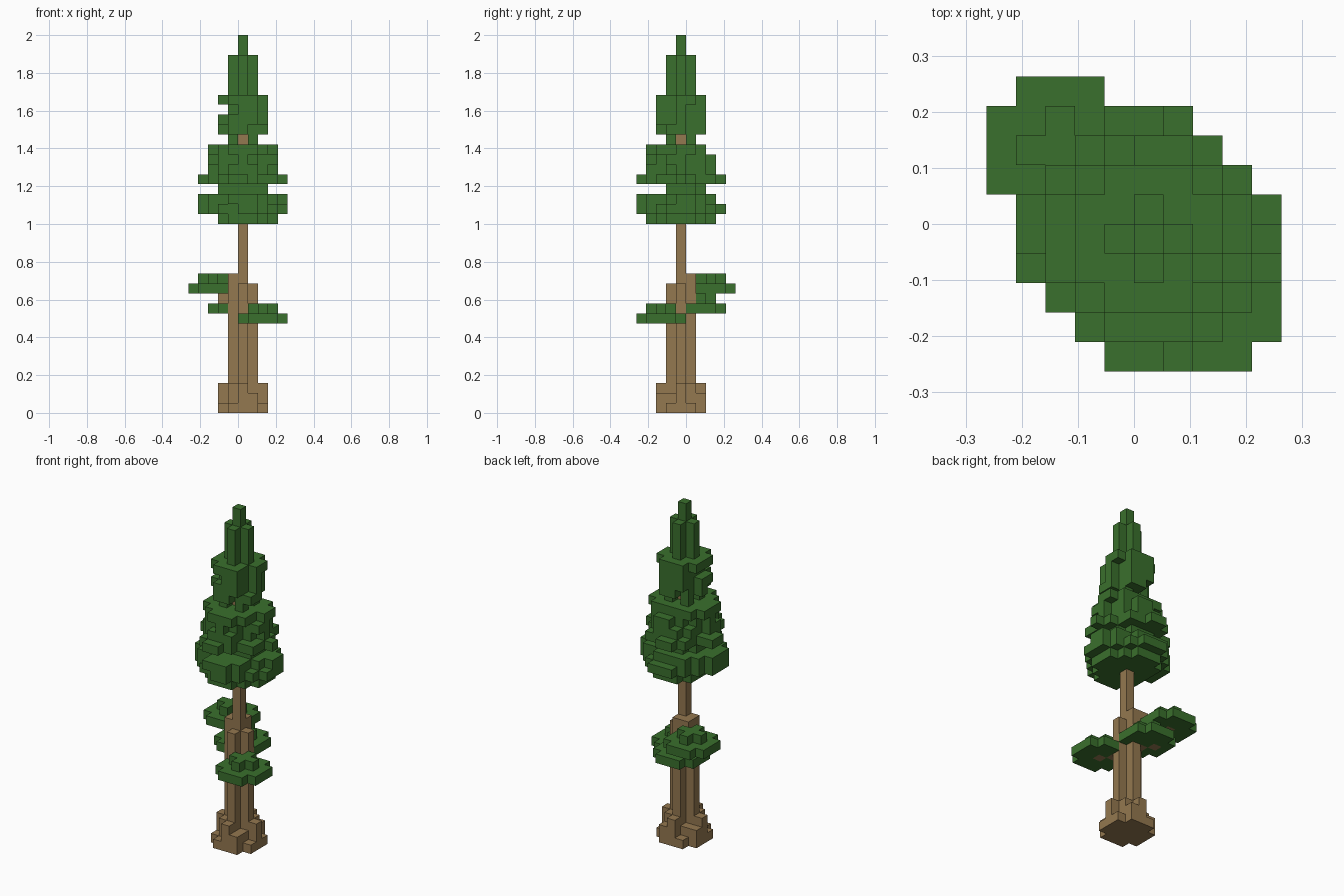
import bpy, bmesh, random
from mathutils import Vector

old = bpy.data.objects.get("Cube")
if old:
    bpy.data.objects.remove(old)

random.seed(7)
S = 2 / 38          # block size
CX, CY = 0, -1      # trunk column


def material(name, rgb):
    m = bpy.data.materials.new(name)
    m.use_nodes = True
    m.diffuse_color = (*rgb, 1)
    m.node_tree.nodes["Principled BSDF"].inputs["Base Color"].default_value = (*rgb, 1)
    return m


bark = material("bark brown", (0.296, 0.188, 0.08))
leaf = material("leaf green", (0.042, 0.162, 0.026))


def disc(x, y, z, r, drop=0.0, low=(-9, -9), high=(9, 9)):
    """Round layer of blocks; the rim loses some blocks at random."""
    cells = set()
    for a in range(-r, r + 1):
        for b in range(-r, r + 1):
            inside = abs(a) + abs(b) <= (r + 1 if r > 1 else r)
            if not inside or a < low[0] or b < low[1] or a > high[0] or b > high[1]:
                continue
            rim = max(abs(a), abs(b)) == r or abs(a) + abs(b) == r + 1
            if rim and a and b and random.random() < drop:
                continue
            cells.add((x + a, y + b, z))
    return cells


def column(x, y, top, bottom=0):
    return {(x, y, z) for z in range(bottom, top)}


# Trunk: centre pole, four buttress columns, flared root
trunk = column(CX, CY, 36)
for dx, dy, top in ((-1, 0, 14), (1, 0, 13), (0, 1, 14), (0, -1, 13)):
    trunk |= column(CX + dx, CY + dy, top)
    trunk |= column(CX + 2 * dx, CY + 2 * dy, 3)
trunk |= disc(CX, CY, 0, 2) | disc(CX, CY, 1, 2, 0.3)
trunk |= {(-1, -2, 2), (1, 0, 2)}

# Branches reaching to the leaf pads
branches = column(-1, 0, 14, 10) | column(-2, 1, 12, 10) | {(-3, 2, 12)}
branches |= {(1, -2, 9), (2, -3, 9)}

# Leaf pads: round plate with a small cross on top
pads = {}
for name, x, y, z in (("front_leaf_pad", 2, -3, 9), ("back_leaf_pad", -1, 1, 10),
                      ("upper_leaf_pad", -3, 2, 12)):
    pads[name] = disc(x, y, z, 2) | disc(x, y, z + 1, 1)

# Lower crown
lower = disc(CX, CY, 19, 3, low=(-2, -9))
lower |= disc(CX, CY, 20, 4, 0.1)
lower |= disc(CX, CY, 21, 4, 0.4, high=(9, 3))
lower |= disc(CX, CY, 22, 2, low=(-9, -1))
lower |= disc(CX, CY, 23, 4, 0.45) | disc(CX, CY, 23, 3, 0.1)
lower |= disc(CX, CY, 24, 3, 0.25) | disc(CX, CY, 25, 3, 0.25)
lower |= disc(CX, CY, 26, 3, 0.1, high=(9, 2))

# Upper crown and tip
upper = {(CX + a, CY + b, 27) for a in (-1, 1) for b in (-1, 1)}
upper |= disc(CX, CY, 28, 2, 0.4) | disc(CX, CY, 29, 2, 0.4)
upper |= disc(CX, CY, 30, 2, 0.5, low=(-1, -9))
upper |= disc(CX, CY, 31, 2, 0.4)
for z in range(32, 36):
    upper |= disc(CX, CY, z, 1)
tip = column(CX, CY, 38, 36)

parts = [("trunk", trunk, bark), ("branches", branches, bark)]
parts += [(n, c, leaf) for n, c in pads.items()]
parts += [("lower_crown", lower, leaf), ("upper_crown", upper, leaf), ("crown_tip", tip, leaf)]
filled = set().union(*(c for _, c, _ in parts))
used = set()


def build(name, cells, mat):
    """Mesh of the outer block faces only."""
    bm = bmesh.new()
    for cell in sorted(cells):
        centre = Vector(cell) + Vector((0.5, 0.5, 0.5))
        for axis in range(3):
            for sign in (-1, 1):
                n, u = Vector(), Vector()
                n[axis] = sign
                u[(axis + 1) % 3] = 1
                v = n.cross(u)
                if tuple(int(c + d) for c, d in zip(cell, n)) in filled:
                    continue
                corners = (-u - v, u - v, u + v, v - u)
                bm.faces.new([bm.verts.new((centre + (n + k) / 2) * S) for k in corners])
    bmesh.ops.remove_doubles(bm, verts=bm.verts, dist=S / 100)
    mesh = bpy.data.meshes.new(name)
    bm.to_mesh(mesh)
    bm.free()
    mesh.materials.append(mat)
    bpy.context.collection.objects.link(bpy.data.objects.new(name, mesh))


for name, cells, mat in parts:
    build(name, cells - used, mat)
    used |= cells
